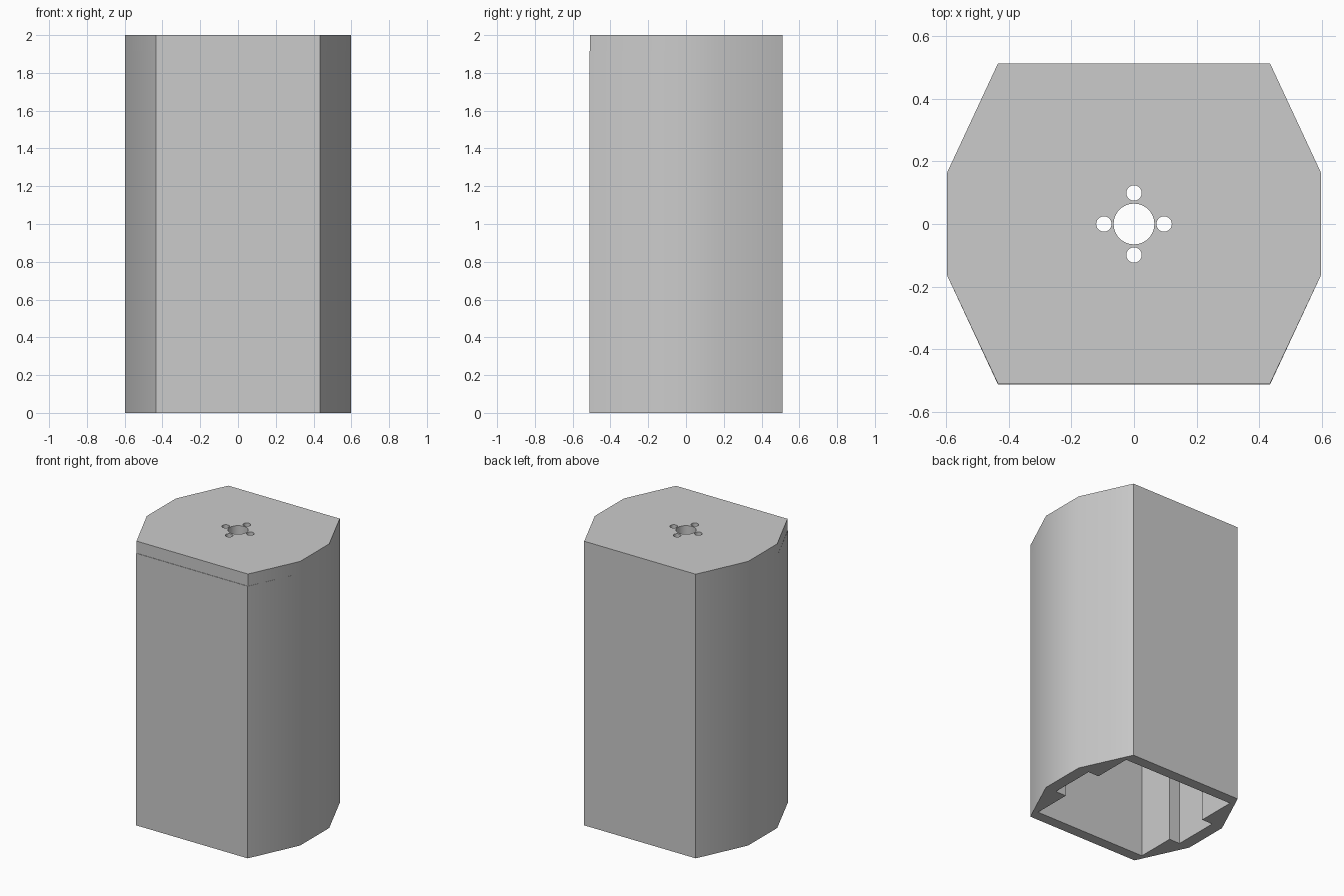
import bpy
import bmesh
from math import cos, sin, pi

cube = bpy.data.objects.get("Cube")
if cube:
    bpy.data.objects.remove(cube, do_unlink=True)

grey = bpy.data.materials.new("plain_grey")
grey.use_nodes = True
grey.diffuse_color = (0.6, 0.6, 0.6, 1)
grey.node_tree.nodes["Principled BSDF"].inputs["Base Color"].default_value = (0.6, 0.6, 0.6, 1)


def mirrored(quarter):
    """Closed outline from its +x +y quarter, listed from the side to the back."""
    half = [(x, -y) for x, y in reversed(quarter)] + quarter
    return half + [(-x, y) for x, y in reversed(half)]


def circle(cx, cy, radius, sides):
    return [(cx + radius * cos(2 * pi * i / sides), cy + radius * sin(2 * pi * i / sides))
            for i in range(sides)]


def slab(name, loops, bottom, top):
    """Extrude an outline (first loop) with holes (other loops) upward."""
    bm = bmesh.new()
    edges = []
    for loop in loops:
        verts = [bm.verts.new((x, y, bottom)) for x, y in loop]
        edges += [bm.edges.new((v, verts[i - 1])) for i, v in enumerate(verts)]
    bmesh.ops.triangle_fill(bm, edges=edges, use_beauty=True)
    raised = bmesh.ops.extrude_face_region(bm, geom=bm.faces[:], use_keep_orig=True)
    moved = [g for g in raised["geom"] if isinstance(g, bmesh.types.BMVert)]
    bmesh.ops.translate(bm, verts=moved, vec=(0, 0, top - bottom))
    bmesh.ops.recalc_face_normals(bm, faces=bm.faces[:])
    mesh = bpy.data.meshes.new(name)
    bm.to_mesh(mesh)
    bm.free()
    mesh.materials.append(grey)
    obj = bpy.data.objects.new(name, mesh)
    bpy.context.collection.objects.link(obj)
    bpy.ops.object.select_all(action="DESELECT")
    obj.select_set(True)
    bpy.context.view_layer.objects.active = obj
    bpy.ops.object.shade_smooth_by_angle()


FRONT, SEAM, TOP = -0.512, 1.915, 2.0

# Eight-sided casing, open below, with a side pocket at each end of the cavity
outline = mirrored([(0.597, 0.162), (0.434, -FRONT)])
cavity = mirrored([(0.515, 0.162), (0.432, 0.162), (0.432, 0.437)])
slab("casing", [outline, cavity], 0, SEAM)

# Lid, set back slightly at the front, with a central bore and four screw holes
lid_outline = [(x, max(y, FRONT + 0.003)) for x, y in outline]
screw_holes = [circle(0.096 * cos(a), 0.099 * sin(a), 0.0245, 24)
               for a in (0, pi / 2, pi, 3 * pi / 2)]
slab("lid", [lid_outline, circle(0, 0, 0.065, 40)] + screw_holes, SEAM, TOP)
